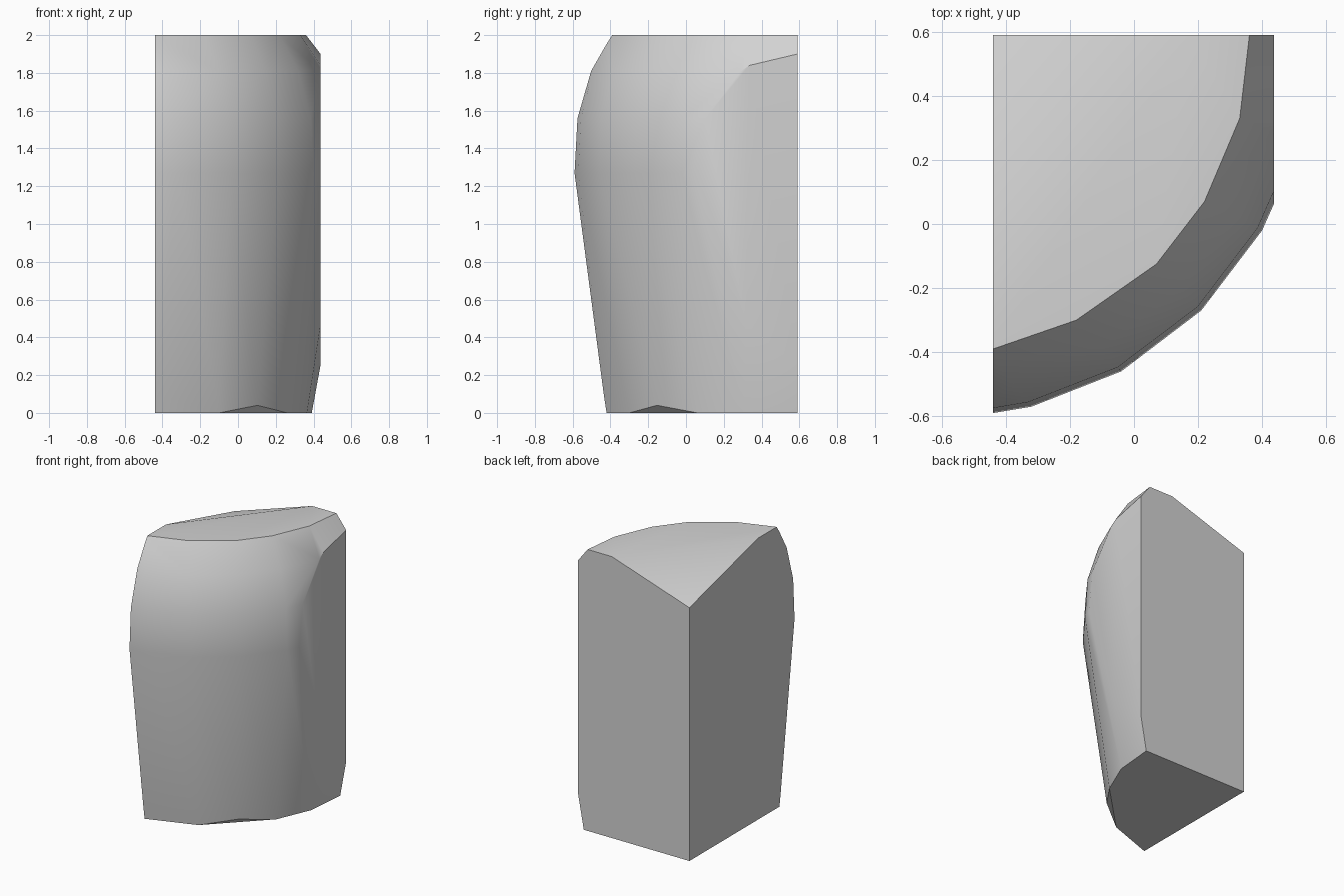
import bpy, bmesh, math
from mathutils import Vector

cube = bpy.data.objects.get("Cube")
if cube:
    bpy.data.objects.remove(cube, do_unlink=True)

# One neutral stone material
stone = bpy.data.materials.new("light_grey")
stone.use_nodes = True
GREY = (0.65, 0.65, 0.65, 1)
stone.diffuse_color = GREY
stone.node_tree.nodes["Principled BSDF"].inputs["Base Color"].default_value = GREY

# Bulging outline at three heights, from the front edge round to the back,
# running past the flat sides so that they can be cut cleanly
TOP = [(-.75, -.45), (-.46, -.397), (-.18, -.30), (.07, -.125),
       (.22, .07), (.33, .33), (.365, .63), (-.8, .7)]
BULGE = [(-.62, -.62), (-.32, -.57), (-.04, -.46), (.21, -.27),
         (.40, -.02), (.56, .34), (.64, .63), (-.8, .7)]
BASE = [(-.75, -.48), (-.45, -.424), (-.10, -.30), (.10, -.15),
        (.26, .06), (.365, .305), (.394, .63), (-.8, .7)]


def ring(bm, lower, upper, blend, z):
    points = [Vector(a).lerp(Vector(b), blend) for a, b in zip(lower, upper)]
    return [bm.verts.new((p.x, p.y, z)) for p in points]


def cut(bm, point, normal):
    """Slice away everything on the normal's side and cap the opening."""
    bmesh.ops.bisect_plane(bm, geom=bm.verts[:] + bm.edges[:] + bm.faces[:],
                           dist=1e-5, plane_co=point, plane_no=normal,
                           clear_outer=True)
    rim = [e for e in bm.edges if e.is_boundary]
    bmesh.ops.holes_fill(bm, edges=rim, sides=0)


def cut_through(bm, a, b, c, up):
    a, b, c = Vector(a), Vector(b), Vector(c)
    normal = (b - a).cross(c - a).normalized()
    cut(bm, a, normal if normal.z * up > 0 else -normal)


# Loft the rounded body
bm = bmesh.new()
rings = [ring(bm, BASE, BASE, 0, 0), ring(bm, BULGE, BULGE, 0, 1.27)]
for blend, z in ((.08, 1.56), (.45, 1.81), (1, 2)):
    rings.append(ring(bm, BULGE, TOP, blend, z))
count = len(TOP)
for low, high in zip(rings, rings[1:]):
    for i in range(count):
        j = (i + 1) % count
        bm.faces.new((low[i], low[j], high[j], high[i]))
bm.faces.new(rings[-1])
bm.faces.new(rings[0][::-1])

# Flat side and back walls
cut(bm, (-.44, 0, 0), (-1, 0, 0))
cut(bm, (.437, 0, 0), (1, 0, 0))
cut(bm, (0, .59, 0), (0, 1, 0))

# Sloping back corner of the top, and small chamfer under the front
cut_through(bm, (.17, .59, 2), (-.44, -.18, 2), (-.44, .59, 1.8), 1)
cut_through(bm, (-.10, -.30, 0), (.26, .06, 0), (.10, -.15, .035), -1)

bmesh.ops.remove_doubles(bm, verts=bm.verts[:], dist=1e-4)
bmesh.ops.recalc_face_normals(bm, faces=bm.faces[:])
mesh = bpy.data.meshes.new("stone_block")
bm.to_mesh(mesh)
bm.free()
mesh.materials.append(stone)

block = bpy.data.objects.new("stone_block", mesh)
bpy.context.collection.objects.link(block)
bpy.ops.object.select_all(action="DESELECT")
block.select_set(True)
bpy.context.view_layer.objects.active = block
bpy.ops.object.shade_smooth_by_angle(angle=math.radians(30))
